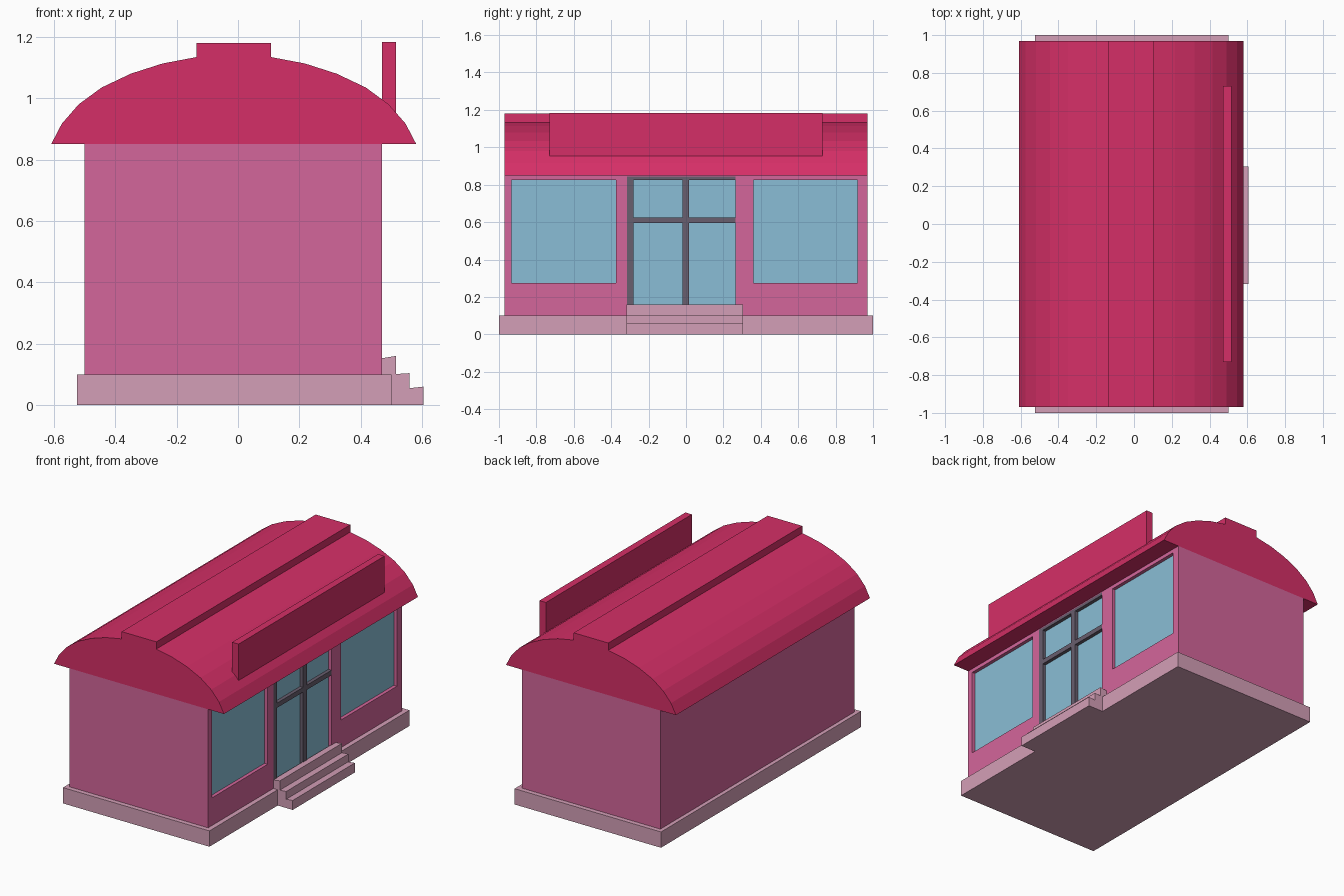
import bpy
import bmesh

if "Cube" in bpy.data.objects:
    bpy.data.objects.remove(bpy.data.objects["Cube"])


def material(name, rgb):
    lin = [((c / 255 + 0.055) / 1.055) ** 2.4 for c in rgb]
    m = bpy.data.materials.new(name)
    m.diffuse_color = (*lin, 1)
    m.use_nodes = True
    m.node_tree.nodes["Principled BSDF"].inputs["Base Color"].default_value = m.diffuse_color
    return m


RED = material("crimson", (213, 47, 103))
PINK = material("wall pink", (212, 102, 155))
PALE = material("pale pink", (212, 159, 183))
GLASS = material("window blue", (138, 190, 214))
GREY = material("frame grey", (104, 94, 110))


def extrude(name, profile, y0, y1, mat):
    """Prism from an (x, z) profile, running along y."""
    bm = bmesh.new()
    face = bm.faces.new([bm.verts.new((x, y0, z)) for x, z in profile])
    new = bmesh.ops.extrude_face_region(bm, geom=[face], use_keep_orig=True)["geom"]
    verts = [v for v in new if isinstance(v, bmesh.types.BMVert)]
    bmesh.ops.translate(bm, vec=(0, y1 - y0, 0), verts=verts)
    bmesh.ops.recalc_face_normals(bm, faces=bm.faces)
    mesh = bpy.data.meshes.new(name)
    bm.to_mesh(mesh)
    bm.free()
    if mat:
        mesh.materials.append(mat)
    ob = bpy.data.objects.new(name, mesh)
    bpy.context.collection.objects.link(ob)
    return ob


def box(name, x, y, z, mat):
    return extrude(name, [(x[0], z[0]), (x[1], z[0]), (x[1], z[1]), (x[0], z[1])], y[0], y[1], mat)


# plinth and walls
box("plinth", (-0.525, 0.50), (-1, 1), (0, 0.1), PALE)
walls = box("walls", (-0.5, 0.47), (-0.97, 0.97), (0.1, 0.85), PINK)

# recesses in the shop front, with glass set at the back of each
WALL, DEPTH = 0.47, 0.025
openings = {
    "left_window": ((-0.933, -0.375), (0.275, 0.826)),
    "right_window": ((0.36, 0.918), (0.275, 0.826)),
    "door": ((-0.315, 0.265), (0.13, 0.845)),
}
for name, (y, z) in openings.items():
    cutter = box(name + "_cutter", (WALL - DEPTH, WALL + 0.1), y, z, PINK)
    cutter.hide_render = True
    cutter.hide_set(True)
    mod = walls.modifiers.new(name, 'BOOLEAN')
    mod.operation = 'DIFFERENCE'
    mod.solver = 'EXACT'
    mod.object = cutter
    box(name + "_glass", (WALL - DEPTH - 0.004, WALL - DEPTH + 0.003), y, z, GLASS)

# door frame bars, flush with the wall
fx = (WALL - DEPTH, WALL)
box("door_post", fx, (-0.315, -0.282), (0.13, 0.845), GREY)
box("door_mullion", fx, (-0.02, 0.017), (0.13, 0.845), GREY)
for part, y in (("left", (-0.282, -0.02)), ("right", (0.017, 0.265))):
    box("door_transom_" + part, fx, y, (0.596, 0.626), GREY)
    box("door_head_" + part, fx, y, (0.826, 0.845), GREY)

# barrel roof with raised ridge, mirrored about its centre line
CX = -0.014
half = [(0.595, 0.85), (0.56, 0.917), (0.505, 0.98), (0.43, 1.035),
        (0.335, 1.08), (0.232, 1.113), (0.121, 1.134), (0.121, 1.18)]
roof = [(CX + x, z) for x, z in half] + [(CX - x, z) for x, z in reversed(half)]
extrude("roof", roof, -0.97, 0.97, RED)

# blank sign board above the shop front
box("sign_board", (0.47, 0.515), (-0.73, 0.73), (0.95, 1.183), RED)

# entrance steps with slightly tilted treads
steps = [(0.465, 0), (0.605, 0), (0.605, 0.06), (0.559, 0.055), (0.559, 0.104),
         (0.515, 0.101), (0.515, 0.16), (0.465, 0.152)]
extrude("steps", steps, -0.317, 0.305, PALE)
